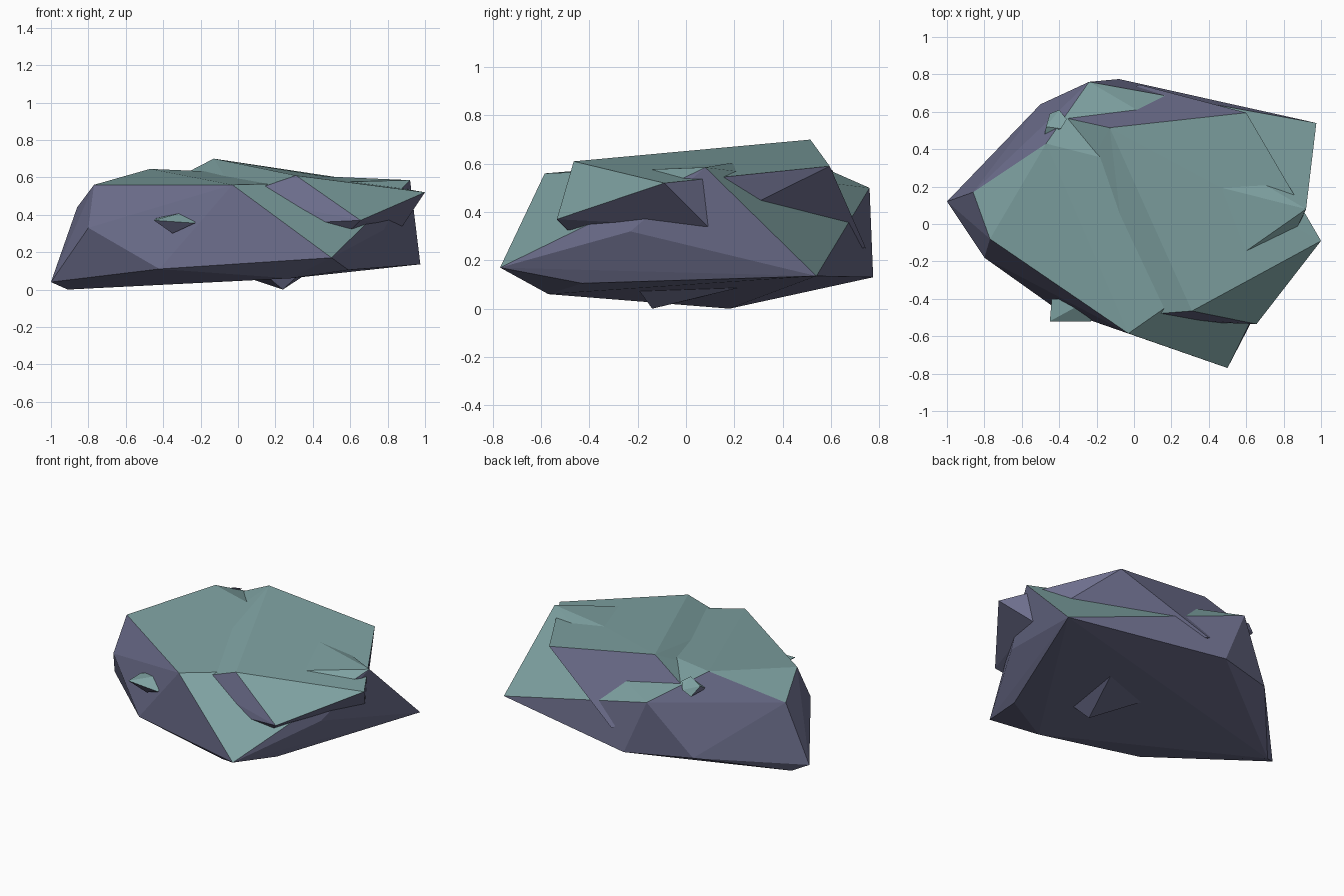
import bpy, bmesh


def material(name, rgb):
    m = bpy.data.materials.new(name)
    m.diffuse_color = (*rgb, 1.0)
    return m


# Violet rock on steep sides, teal growth on upward faces
ROCK = material("rock", (0.155, 0.16, 0.27))
MOSS = material("moss", (0.21, 0.36, 0.36))


def hull_stone(name, points):
    """Flat-faced stone: convex hull of a few corner points."""
    bm = bmesh.new()
    for p in points:
        bm.verts.new(p)
    bmesh.ops.convex_hull(bm, input=bm.verts[:])
    loose = [v for v in bm.verts if not v.link_faces]
    bmesh.ops.delete(bm, geom=loose, context='VERTS')
    bmesh.ops.recalc_face_normals(bm, faces=bm.faces[:])
    bm.normal_update()
    for f in bm.faces:
        f.material_index = 1 if f.normal.z > 0.5 else 0
    me = bpy.data.meshes.new(name)
    me.materials.append(ROCK)
    me.materials.append(MOSS)
    bm.to_mesh(me)
    bm.free()
    ob = bpy.data.objects.new(name, me)
    bpy.context.collection.objects.link(ob)
    return ob


# Main boulder: underside ring, then upper ring
hull_stone("boulder", [
    (-0.91, 0.18, 0.0), (-1.0, 0.12, 0.04), (-0.42, -0.45, 0.11),
    (0.28, -0.57, 0.06), (0.50, -0.77, 0.17), (0.59, -0.43, 0.105),
    (0.975, 0.54, 0.135), (-0.08, 0.775, 0.13), (-0.50, 0.64, 0.15),
    (-0.80, -0.18, 0.33), (-0.86, 0.17, 0.44), (-0.24, 0.76, 0.50),
    (-0.77, -0.08, 0.56), (-0.03, -0.585, 0.56), (0.92, 0.08, 0.585),
    (0.78, -0.23, 0.32), (-0.47, 0.43, 0.645)])

# Tilted slab lying across the top
hull_stone("top_slab", [
    (-0.13, 0.515, 0.70), (0.31, -0.465, 0.61), (1.0, -0.09, 0.52),
    (0.655, -0.535, 0.37), (0.61, -0.49, 0.325), (0.60, 0.595, 0.59),
    (0.83, 0.20, 0.53), (0.88, 0.09, 0.34), (0.03, 0.745, 0.25),
    (-0.38, 0.57, 0.57), (-0.30, 0.20, 0.53), (-0.01, -0.49, 0.50),
    (0.22, -0.52, 0.35)])

# Small chips poking out of the front, back left and underside
hull_stone("front_chip", [
    (-0.45, -0.52, 0.37), (-0.44, -0.40, 0.38), (-0.23, -0.52, 0.355),
    (-0.23, -0.40, 0.43), (-0.35, -0.47, 0.30)])
hull_stone("back_chip", [
    (-0.48, 0.47, 0.55), (-0.47, 0.52, 0.58), (-0.40, 0.61, 0.57),
    (-0.36, 0.56, 0.60), (-0.39, 0.51, 0.62), (-0.45, 0.59, 0.53)])
hull_stone("bottom_chip", [
    (0.24, -0.14, 0.0), (0.12, -0.18, 0.10), (0.36, -0.22, 0.11),
    (0.43, 0.38, 0.125), (0.0, 0.20, 0.08)])
